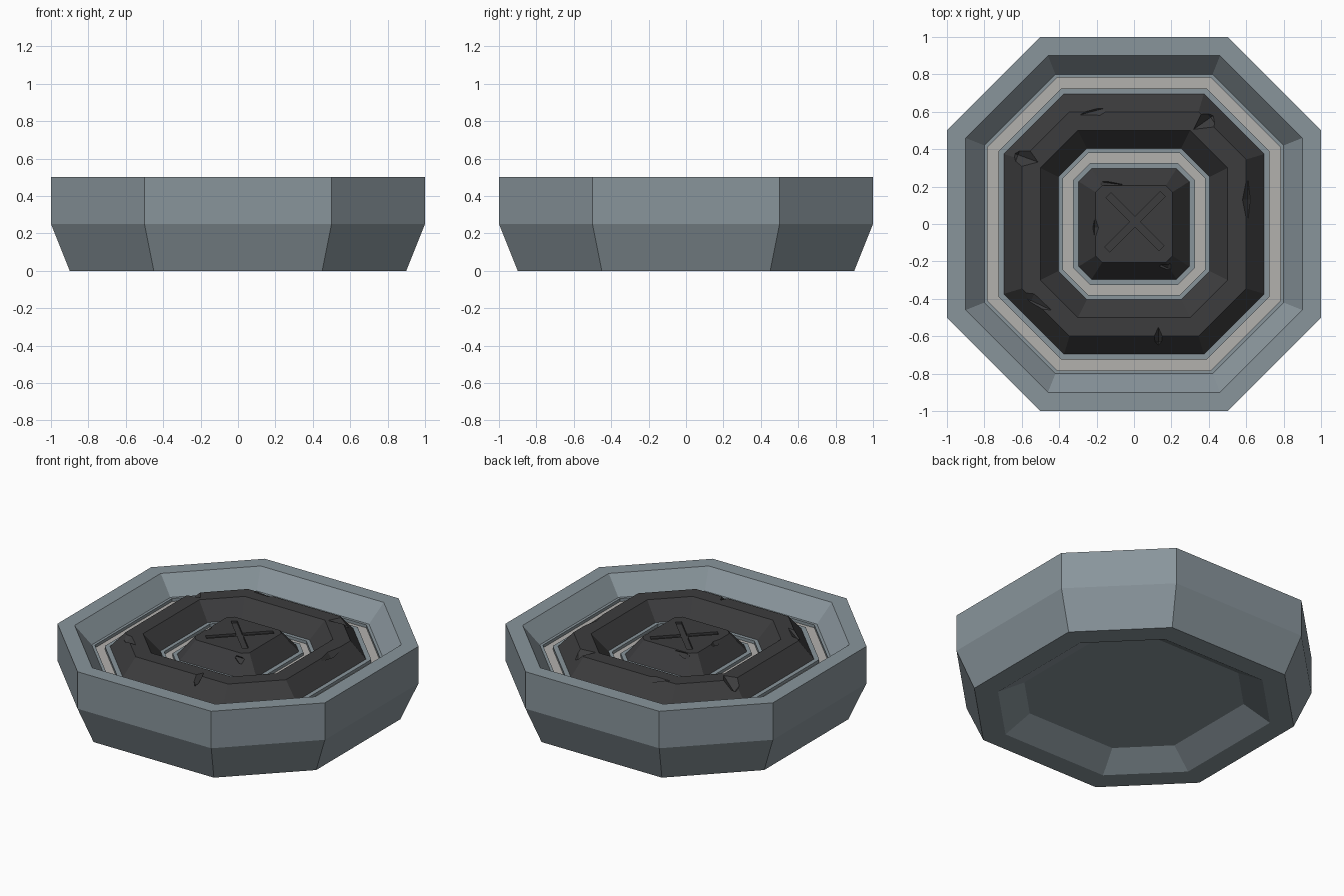
import bpy, bmesh
from math import pi
from mathutils import Vector, Matrix

if "Cube" in bpy.data.objects:
    bpy.data.objects.remove(bpy.data.objects["Cube"])


def material(name, rgb):
    m = bpy.data.materials.new(name)
    m.diffuse_color = (*rgb, 1)
    m.use_nodes = True
    m.node_tree.nodes["Principled BSDF"].inputs["Base Color"].default_value = m.diffuse_color
    return m


STONE = material("blue_grey", (0.25, 0.30, 0.33))
DARK = material("dark_stone", (0.045, 0.045, 0.047))
LIGHT = material("pale_strip", (0.45, 0.44, 0.42))


def finish(bm, name, mat):
    bmesh.ops.recalc_face_normals(bm, faces=bm.faces[:])
    me = bpy.data.meshes.new(name)
    bm.to_mesh(me)
    bm.free()
    ob = bpy.data.objects.new(name, me)
    bpy.context.collection.objects.link(ob)
    if mat:
        me.materials.append(mat)
    return ob


def loft(name, rings, mat, closed=False):
    """Skin octagons given as (half width, half flat side, z)."""
    bm = bmesh.new()
    loops = []
    for r, c, z in rings:
        pts = [(r, -c), (r, c), (c, r), (-c, r), (-r, c), (-r, -c), (-c, -r), (c, -r)]
        loops.append([bm.verts.new((x, y, z)) for x, y in pts])
    pairs = list(zip(loops, loops[1:]))
    if closed:
        pairs.append((loops[-1], loops[0]))
    else:
        bm.faces.new(loops[0])
        bm.faces.new(loops[-1])
    for a, b in pairs:
        for i in range(8):
            j = (i + 1) % 8
            bm.faces.new((a[i], a[j], b[j], b[i]))
    return finish(bm, name, mat)


def cut(target, cutter):
    cutter.hide_render = True
    cutter.hide_viewport = True
    m = target.modifiers.new(cutter.name, 'BOOLEAN')
    m.operation = 'DIFFERENCE'
    m.solver = 'EXACT'
    m.object = cutter


def chip(target, loc, size, turn):
    # octahedral cutter for broken edges
    bm = bmesh.new()
    for i in range(3):
        for s in (-1, 1):
            v = Vector((0, 0, 0))
            v[i] = s * size[i]
            bm.verts.new(Matrix.Rotation(turn * pi / 180, 3, 'Z') @ v + Vector(loc))
    bmesh.ops.convex_hull(bm, input=bm.verts[:])
    cut(target, finish(bm, "chip_cutter", None))


FLOOR, GROOVE = 0.38, 0.355

# Basin: recessed underside, outer wall, rim, floor with two grooves
loft("basin", [
    (0.60, 0.33, 0.10), (0.76, 0.39, 0), (0.90, 0.45, 0), (1, 0.5, 0.25),
    (1, 0.5, 0.5), (0.90, 0.46, 0.5), (0.80, 0.42, FLOOR),
    (0.782, 0.412, FLOOR), (0.782, 0.412, GROOVE),
    (0.725, 0.388, GROOVE), (0.725, 0.388, FLOOR),
    (0.38, 0.245, FLOOR), (0.38, 0.245, GROOVE),
    (0.325, 0.235, GROOVE), (0.325, 0.235, FLOOR), (0.30, 0.23, FLOOR)], STONE)

# Pale strips lying in the grooves
for name, o, i in (("outer_strip", (0.782, 0.412), (0.725, 0.388)),
                   ("inner_strip", (0.38, 0.245), (0.325, 0.235))):
    lo, hi = GROOVE - 0.01, GROOVE + 0.005
    loft(name, [(*o, lo), (*o, hi), (*i, hi), (*i, lo)], LIGHT, closed=True)

# Dark raised ring with broken edges
ring = loft("dark_ring", [
    (0.70, 0.375, FLOOR - 0.005), (0.60, 0.345, 0.49),
    (0.50, 0.30, 0.49), (0.40, 0.25, FLOOR - 0.005)], DARK, closed=True)
for loc, size, turn in (
        ((0.13, -0.63, 0.50), (0.04, 0.09, 0.08), 0),
        ((-0.62, 0.37, 0.50), (0.13, 0.09, 0.08), -20),
        ((0.41, 0.57, 0.50), (0.13, 0.07, 0.07), 35),
        ((-0.55, -0.41, 0.49), (0.12, 0.04, 0.03), -25),
        ((0.61, 0.13, 0.49), (0.03, 0.15, 0.04), 0),
        ((-0.19, 0.61, 0.49), (0.10, 0.03, 0.03), 15)):
    chip(ring, loc, size, turn)

# Dark centre block with chips and an engraved cross
centre = loft("centre_block", [
    (0.30, 0.23, FLOOR - 0.005), (0.205, 0.17, 0.5)], DARK)
for loc, size, turn in (
        ((-0.21, -0.02, 0.50), (0.02, 0.06, 0.04), 0),
        ((-0.14, 0.22, 0.49), (0.09, 0.02, 0.03), -8),
        ((0.18, -0.235, 0.47), (0.07, 0.03, 0.03), -25)):
    chip(centre, loc, size, turn)
for turn, length in ((45, 0.42), (-45, 0.40)):
    bm = bmesh.new()
    bmesh.ops.create_cube(bm, size=1)
    bmesh.ops.scale(bm, vec=(length, 0.038, 0.04), verts=bm.verts[:])
    bmesh.ops.rotate(bm, matrix=Matrix.Rotation(turn * pi / 180, 3, 'Z'), verts=bm.verts[:])
    bmesh.ops.translate(bm, vec=(0.005, 0.012, 0.505), verts=bm.verts[:])
    cut(centre, finish(bm, "cross_cutter", None))
